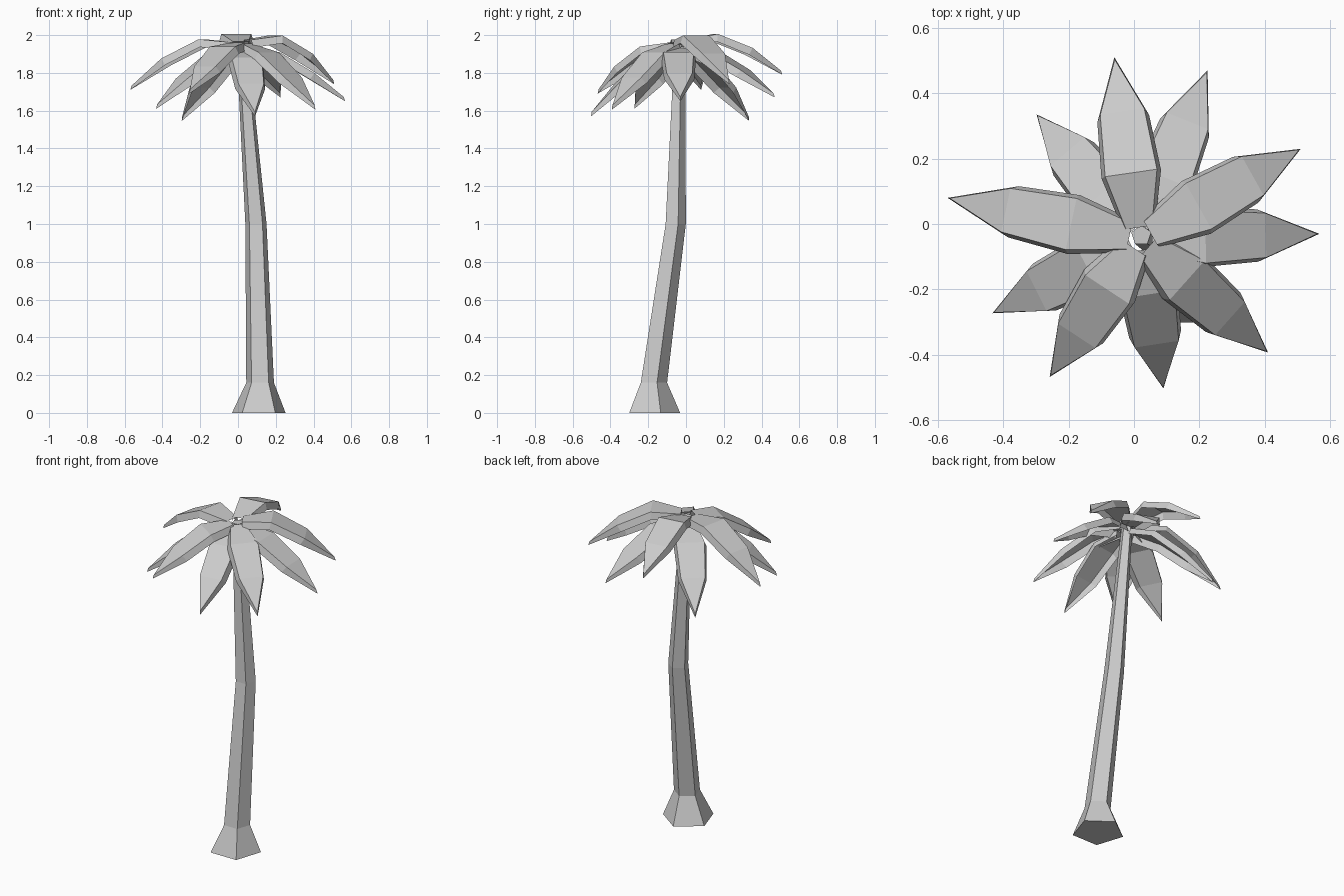
import bpy, bmesh, math
from mathutils import Vector

if "Cube" in bpy.data.objects:
    bpy.data.objects.remove(bpy.data.objects["Cube"])


def finish(name, bm):
    bmesh.ops.remove_doubles(bm, verts=bm.verts, dist=0.0005)
    bmesh.ops.recalc_face_normals(bm, faces=bm.faces)
    mesh = bpy.data.meshes.new(name)
    bm.to_mesh(mesh)
    bm.free()
    obj = bpy.data.objects.new(name, mesh)
    bpy.context.collection.objects.link(obj)
    return obj


def trunk():
    # leaning five-sided trunk with a flared foot: x, y, z, radius
    rings = [(0.11, -0.18, 0, 0.149), (0.117, -0.177, 0.16, 0.077),
             (0.095, -0.06, 1.0, 0.059), (0.022, -0.035, 1.95, 0.032)]
    bm = bmesh.new()
    loops = []
    for x, y, z, r in rings:
        angles = [math.pi / 2 + i * math.tau / 5 for i in range(5)]
        loops.append([bm.verts.new((x + r * math.cos(a), y + r * math.sin(a), z)) for a in angles])
    for lo, hi in zip(loops, loops[1:]):
        for i in range(5):
            j = (i + 1) % 5
            bm.faces.new((lo[i], lo[j], hi[j], hi[i]))
    bm.faces.new(loops[0][::-1])
    bm.faces.new(loops[-1])
    finish("trunk", bm)


def frond(name, tip, base_z, arch):
    # pointed leaf: three flat segments with a turned-down rim
    tip = Vector(tip)
    hub = Vector((0.02, -0.045, base_z))
    flat = Vector((tip.x - hub.x, tip.y - hub.y, 0)).normalized()
    base = hub + flat * 0.035
    side = Vector((-flat.y, flat.x, 0))
    stations = [(0, 0.04, 0), (0.32, 0.08, arch), (0.68, 0.068, arch * 0.88), (1, 0, 0)]
    mids = [base.lerp(tip, t) + Vector((0, 0, a)) for t, w, a in stations]
    bm = bmesh.new()
    rows = []
    for i, (t, w, a) in enumerate(stations):
        tangent = (mids[min(i + 1, 3)] - mids[max(i - 1, 0)]).normalized()
        down = side.cross(tangent).normalized()
        if down.z > 0:
            down.negate()
        m = mids[i]
        if i == 3:
            top = m - tangent * 0.02 - down * 0.012
            pts = [m, top, top, m]
        else:
            rim = w + 0.012
            pts = [m + side * rim + down * 0.042, m + side * w,
                   m - side * w, m - side * rim + down * 0.042]
        rows.append([bm.verts.new(p) for p in pts])
    for r0, r1 in zip(rows, rows[1:]):
        for k in range(3):
            bm.faces.new((r0[k], r0[k + 1], r1[k + 1], r1[k]))
    finish(name, bm)


trunk()

# upper fronds, nearly level and more arched
upper = [(-0.57, 0.08, 1.71), (-0.06, 0.51, 1.79), (0.51, 0.23, 1.74)]
for n, (tip, z) in enumerate(zip(upper, (1.96, 1.965, 1.975))):
    frond(f"upper_frond_{n + 1}", tip, z, 0.098)

# lower fronds, drooping
lower = [(0.225, 0.47, 1.67), (-0.298, 0.335, 1.545), (0.567, -0.03, 1.65),
         (0.41, -0.393, 1.605), (0.09, -0.503, 1.57), (-0.258, -0.468, 1.69),
         (-0.433, -0.273, 1.61)]
for n, (tip, z) in enumerate(zip(lower, (1.94, 1.92, 1.935, 1.955, 1.93, 1.96, 1.93))):
    frond(f"lower_frond_{n + 1}", tip, z, 0.066)
